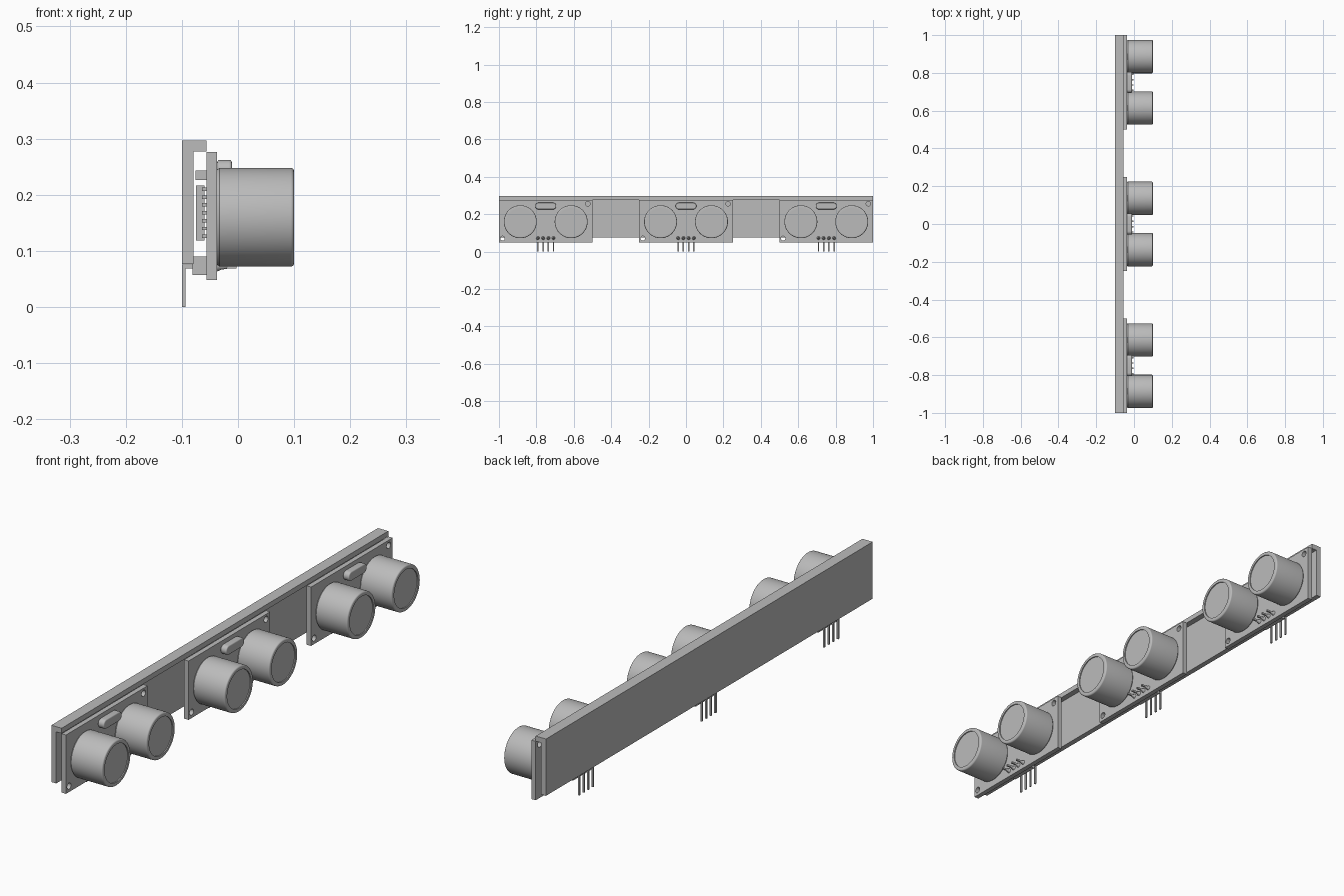
import bpy, bmesh, math
from mathutils import Matrix

cube = bpy.data.objects.get("Cube")
if cube:
    bpy.data.objects.remove(cube, do_unlink=True)

grey = bpy.data.materials.new("plain grey")
grey.use_nodes = True
COLOUR = (0.5, 0.5, 0.5, 1)
grey.diffuse_color = COLOUR
grey.node_tree.nodes["Principled BSDF"].inputs["Base Color"].default_value = COLOUR


def finish(name, bm, smooth=False):
    bmesh.ops.recalc_face_normals(bm, faces=bm.faces)
    mesh = bpy.data.meshes.new(name)
    bm.to_mesh(mesh)
    bm.free()
    mesh.materials.append(grey)
    ob = bpy.data.objects.new(name, mesh)
    bpy.context.collection.objects.link(ob)
    bpy.ops.object.select_all(action='DESELECT')
    ob.select_set(True)
    bpy.context.view_layer.objects.active = ob
    if smooth:
        bpy.ops.object.shade_smooth_by_angle(angle=math.radians(35))
    return ob


def add_box(bm, x, y, z):
    """Box from three (low, high) ranges."""
    ranges = (x, y, z)
    size = Matrix.Diagonal([b - a for a, b in ranges] + [1])
    centre = Matrix.Translation([(a + b) / 2 for a, b in ranges])
    bmesh.ops.create_cube(bm, size=1, matrix=centre @ size)


def boxes(name, items):
    bm = bmesh.new()
    for item in items:
        add_box(bm, *item)
    return finish(name, bm)


def around(c, half):
    return (c - half, c + half)


def prism(name, outline, x0, x1, smooth=False):
    """Extrude a (y, z) outline along x."""
    bm = bmesh.new()
    face = bm.faces.new([bm.verts.new((x0, y, z)) for y, z in outline])
    made = bmesh.ops.extrude_face_region(bm, geom=[face])["geom"]
    verts = [v for v in made if isinstance(v, bmesh.types.BMVert)]
    bmesh.ops.translate(bm, verts=verts, vec=(x1 - x0, 0, 0))
    return finish(name, bm, smooth)


def lathe(name, profile, y, z, steps=64):
    """Spin an (x, radius) profile about an axis along x."""
    bm = bmesh.new()
    verts = [bm.verts.new((x, 0, r)) for x, r in profile]
    edges = [bm.edges.new(pair) for pair in zip(verts, verts[1:])]
    bmesh.ops.spin(bm, geom=verts + edges, cent=(0, 0, 0), axis=(1, 0, 0),
                   angle=math.tau, steps=steps)
    bmesh.ops.remove_doubles(bm, verts=bm.verts, dist=1e-5)
    bmesh.ops.translate(bm, verts=bm.verts, vec=(0, y, z))
    return finish(name, bm, True)


def circle(y, z, r, start=0, sweep=math.tau, n=24):
    return [(y + r * math.cos(start + sweep * i / n),
             z + r * math.sin(start + sweep * i / n)) for i in range(n)]


# Long L-shaped mounting bracket
bm = bmesh.new()
section = [(-0.1, 0.077), (-0.079, 0.077), (-0.079, 0.277),
           (-0.056, 0.277), (-0.056, 0.297), (-0.1, 0.297)]
face = bm.faces.new([bm.verts.new((x, -1, z)) for x, z in section])
made = bmesh.ops.extrude_face_region(bm, geom=[face])["geom"]
bmesh.ops.translate(bm, vec=(0, 2, 0),
                    verts=[v for v in made if isinstance(v, bmesh.types.BMVert)])
finish("mounting_bracket", bm)

BACK, FRONT = -0.056, -0.037
# Can profile with a rounded rim and a shallow recessed face
fillet = [(0.094 + 0.006 * math.sin(a), 0.082 + 0.006 * math.cos(a))
          for a in [math.pi / 2 * i / 5 for i in range(6)]]
can = [(FRONT, 0), (FRONT, 0.085), (-0.033, 0.088)] + fillet + \
      [(0.1, 0.073), (0.096, 0.073), (0.096, 0)]

for index, c in enumerate((-0.75, 0, 0.75), 1):
    tag = f"_{index}"

    # Circuit board with two corner holes
    board = boxes("circuit_board" + tag,
                  [((BACK, FRONT), around(c, 0.25), (0.048, 0.276))])
    for y, z in ((c - 0.231, 0.071), (c + 0.225, 0.256)):
        cutter = prism("hole_cutter", circle(y, z, 0.012), BACK - 0.02, FRONT + 0.02)
        cutter.hide_render = True
        mod = board.modifiers.new("hole", 'BOOLEAN')
        mod.operation, mod.solver, mod.object = 'DIFFERENCE', 'EXACT', cutter
        bpy.context.view_layer.objects.active = board
        bpy.ops.object.modifier_apply(modifier=mod.name)
        bpy.data.objects.remove(cutter, do_unlink=True)

    # Transducer cans
    for side, off in (("right", -0.136), ("left", 0.136)):
        lathe(f"transducer_{side}{tag}", can, c + off, 0.16)

    # Pill-shaped crystal on the front
    pill = circle(c + 0.038, 0.244, 0.018, -math.pi / 2, math.pi * 13 / 12, 13)
    pill += circle(c - 0.038, 0.244, 0.018, math.pi / 2, math.pi * 13 / 12, 13)
    crystal = prism("crystal" + tag, pill, FRONT, -0.011)
    bevel = crystal.modifiers.new("soft edge", 'BEVEL')
    bevel.width, bevel.segments = 0.004, 3
    bevel.limit_method, bevel.angle_limit = 'ANGLE', math.radians(50)
    bpy.ops.object.shade_smooth_by_angle(angle=math.radians(35))

    # Pin header with bent pins and soldered tips
    boxes("pin_header" + tag,
          [((-0.081, BACK), around(c, 0.056), (0.057, 0.09))])
    pins = []
    for i in range(4):
        y = around(c - 0.042 + 0.028 * i, 0.0035)
        pins += [((-0.1, -0.003), y, (0.069, 0.076)),
                 ((-0.1, -0.094), y, (0, 0.07))]
        lathe(f"solder_joint{tag}_{i + 1}",
              [(FRONT, 0), (FRONT, 0.009), (-0.03, 0.006), (-0.018, 0.004), (-0.018, 0)],
              sum(y) / 2, 0.0725, 12)
    boxes("pins" + tag, pins)

    # Chips with legs on the back of the board
    chips, legs = [], []
    for off in (-0.14, 0, 0.14):
        chips.append(((-0.075, -0.06), around(c + off, 0.022), (0.119, 0.217)))
        for i in range(7):
            legs.append(((-0.064, BACK), around(c + off, 0.034),
                         around(0.126 + 0.014 * i, 0.003)))
    boxes("back_chips" + tag, chips)
    boxes("chip_legs" + tag, legs)
    boxes("back_component" + tag,
          [((-0.076, BACK), around(c, 0.03), (0.226, 0.243))])
